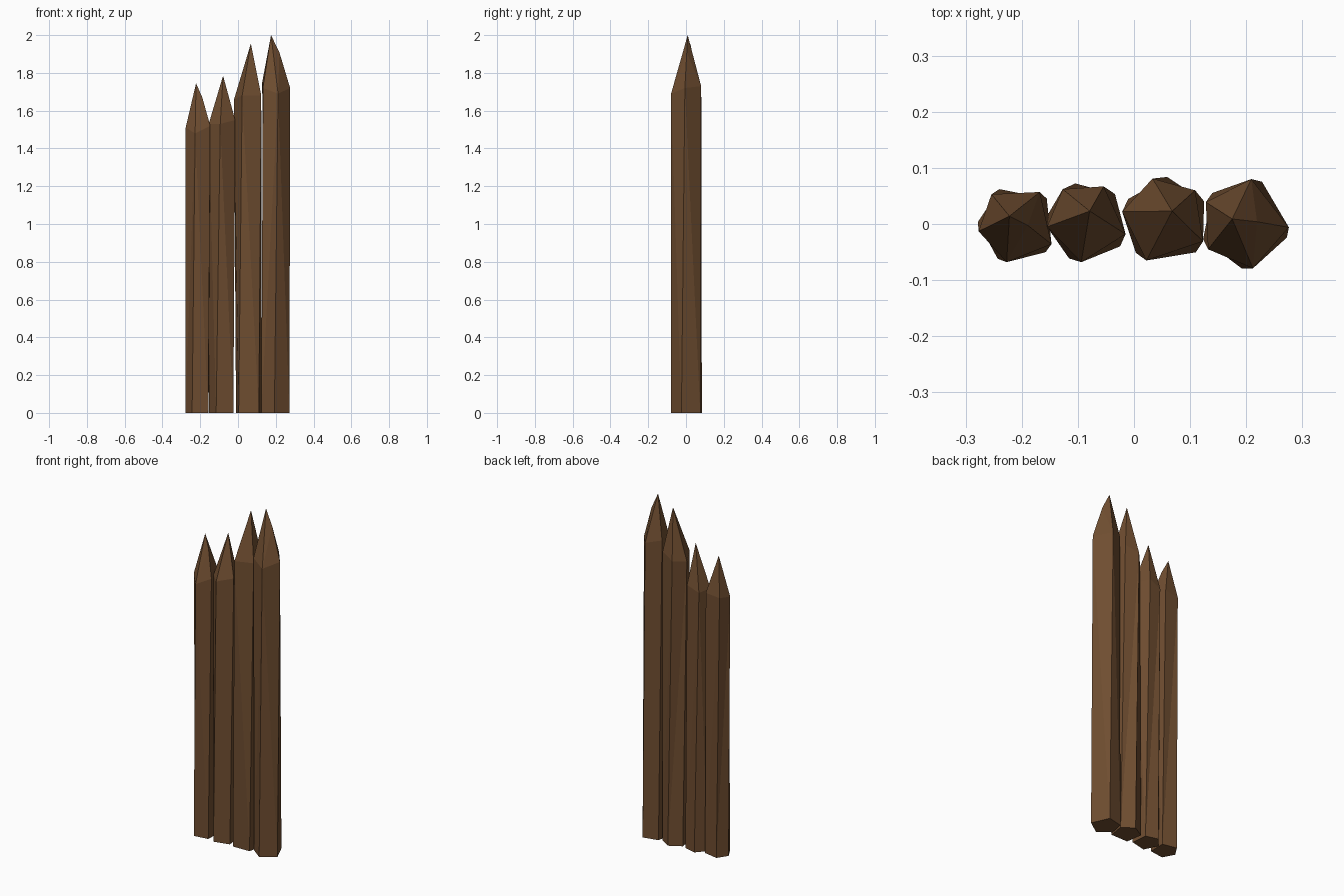
import bpy, bmesh, math
from mathutils import Vector, Matrix

if "Cube" in bpy.data.objects:
    bpy.data.objects.remove(bpy.data.objects["Cube"])

wood = bpy.data.materials.new("dark brown wood")
wood.diffuse_color = (0.16, 0.075, 0.03, 1)
wood.use_nodes = True
wood.node_tree.nodes["Principled BSDF"].inputs["Base Color"].default_value = wood.diffuse_color


def make_stake(name, centre_x, twist, tip, shoulder, bulge):
    """Five-sided twisted post with a carved point."""
    bm = bmesh.new()
    # foot ring is the shoulder ring turned about the stake axis
    axis = Vector((centre_x, 0, 0))
    turn = Matrix.Rotation(math.radians(twist), 3, 'Z')
    top = [bm.verts.new(p) for p in shoulder]
    foot = [bm.verts.new(axis + turn @ (Vector((x, y, 0)) - axis)) for x, y, z in shoulder]
    apex = bm.verts.new(tip)
    bm.faces.new(foot[::-1])
    for i in range(5):
        j = (i + 1) % 5
        bm.faces.new((foot[i], foot[j], top[j], top[i]))
        bm.faces.new((top[i], top[j], apex))
    # slight knuckle where the carved ridge bends near the tip
    if bulge:
        ridge = bm.edges.get((apex, top[1]))
        edge, knuckle = bmesh.utils.edge_split(ridge, apex, 0.33)
        knuckle.co.x += bulge
        for face in list(knuckle.link_faces):
            other = [v for v in face.verts if v not in (apex, top[1], knuckle)][0]
            bmesh.utils.face_split(face, knuckle, other)
    bmesh.ops.triangulate(bm, faces=[f for f in bm.faces if len(f.verts) == 4])
    bmesh.ops.recalc_face_normals(bm, faces=bm.faces)
    mesh = bpy.data.meshes.new(name)
    bm.to_mesh(mesh)
    bm.free()
    mesh.materials.append(wood)
    obj = bpy.data.objects.new(name, mesh)
    bpy.context.collection.objects.link(obj)


# shoulder rings run counter-clockwise from the front corner
make_stake("stake_far_left", -0.21, -14, (-0.222, 0.014, 1.745),
           [(-0.227, -0.068, 1.48), (-0.147, -0.036, 1.52), (-0.168, 0.057, 1.53),
            (-0.254, 0.053, 1.52), (-0.277, -0.013, 1.51)], 0.008)
make_stake("stake_mid_left", -0.085, -19, (-0.079, 0.023, 1.785),
           [(-0.094, -0.068, 1.53), (-0.015, -0.018, 1.55), (-0.054, 0.067, 1.55),
            (-0.127, 0.062, 1.52), (-0.155, -0.005, 1.53)], 0)
make_stake("stake_mid_right", 0.055, -18, (0.068, 0.023, 1.955),
           [(0.022, -0.065, 1.68), (0.123, -0.031, 1.68), (0.109, 0.06, 1.70),
            (0.033, 0.081, 1.67), (-0.021, 0.022, 1.66)], 0)
make_stake("stake_far_right", 0.2, -14, (0.175, 0.009, 2.0),
           [(0.212, -0.079, 1.69), (0.276, -0.006, 1.72), (0.209, 0.08, 1.73),
            (0.128, 0.039, 1.75), (0.132, -0.045, 1.72)], 0.011)
